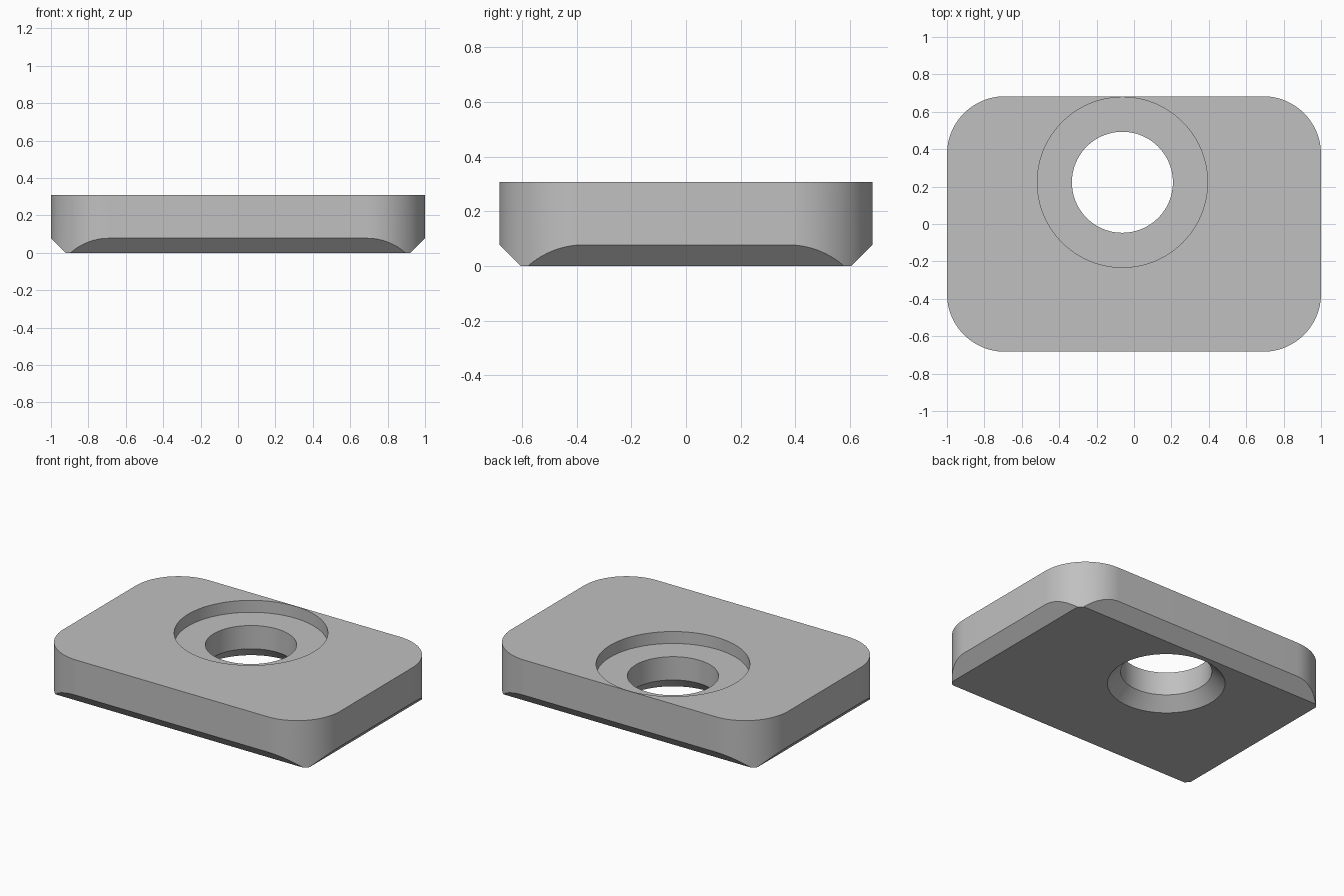
import bpy
import bmesh
from math import cos, sin, pi, radians
from mathutils import Vector

HALF_X, HALF_Y, HEIGHT = 1.0, 0.683, 0.308
CORNER, CHAMFER = 0.31, 0.078
HOLE = Vector((-0.062, 0.223, 0))
SEGMENTS = 96

cube = bpy.data.objects.get("Cube")
if cube:
    bpy.data.objects.remove(cube, do_unlink=True)

grey = bpy.data.materials.new("plain grey")
grey.use_nodes = True
colour = (0.53, 0.53, 0.53, 1)
grey.diffuse_color = colour
grey.node_tree.nodes["Principled BSDF"].inputs["Base Color"].default_value = colour


def finish(bm, name):
    bmesh.ops.recalc_face_normals(bm, faces=bm.faces)
    mesh = bpy.data.meshes.new(name)
    bm.to_mesh(mesh)
    bm.free()
    mesh.materials.append(grey)
    obj = bpy.data.objects.new(name, mesh)
    bpy.context.collection.objects.link(obj)
    return obj


# Plate: rounded rectangle extruded upward
bm = bmesh.new()
outline = []
steps = 24
for q, (sx, sy) in enumerate([(1, 1), (-1, 1), (-1, -1), (1, -1)]):
    for i in range(steps + 1):
        a = (q + i / steps) * pi / 2
        outline.append(bm.verts.new((sx * (HALF_X - CORNER) + CORNER * cos(a),
                                     sy * (HALF_Y - CORNER) + CORNER * sin(a), 0)))
base = bm.faces.new(outline)
top = bmesh.ops.extrude_face_region(bm, geom=[base], use_keep_orig=True)["geom"]
bmesh.ops.translate(bm, vec=(0, 0, HEIGHT),
                    verts=[v for v in top if isinstance(v, bmesh.types.BMVert)])

# Straight chamfers along the four lower edges
for nx, ny, reach in [(1, 0, HALF_X), (-1, 0, HALF_X), (0, 1, HALF_Y), (0, -1, HALF_Y)]:
    cut = bmesh.ops.bisect_plane(
        bm, geom=bm.verts[:] + bm.edges[:] + bm.faces[:],
        plane_co=(nx * reach, ny * reach, CHAMFER), plane_no=(nx, ny, -1),
        dist=1e-5, clear_outer=True)
    rim = [e for e in bm.edges if e.is_boundary]
    bmesh.ops.holes_fill(bm, edges=rim, sides=0)
plate = finish(bm, "plate")

# Stepped hole cutter: countersink, bore and counterbore
bm = bmesh.new()
profile = [(0.358, -0.01), (0.27, CHAMFER), (0.27, HEIGHT - 0.078),
           (0.455, HEIGHT - 0.078), (0.455, HEIGHT + 0.05)]
rings = []
for r, z in profile:
    rings.append([bm.verts.new(HOLE + Vector((r * cos(2 * pi * i / SEGMENTS),
                                              r * sin(2 * pi * i / SEGMENTS), z)))
                  for i in range(SEGMENTS)])
for low, high in zip(rings, rings[1:]):
    for i in range(SEGMENTS):
        j = (i + 1) % SEGMENTS
        bm.faces.new((low[i], low[j], high[j], high[i]))
bm.faces.new(rings[0])
bm.faces.new(rings[-1])
cutter = finish(bm, "hole_cutter")
cutter.hide_render = True

# Cut the hole, then shade
cut = plate.modifiers.new("stepped_hole", 'BOOLEAN')
cut.operation = 'DIFFERENCE'
cut.solver = 'EXACT'
cut.object = cutter
bpy.ops.object.select_all(action='DESELECT')
plate.select_set(True)
bpy.context.view_layer.objects.active = plate
bpy.ops.object.modifier_apply(modifier=cut.name)
bpy.data.objects.remove(cutter, do_unlink=True)
bpy.ops.object.shade_smooth_by_angle(angle=radians(25))
